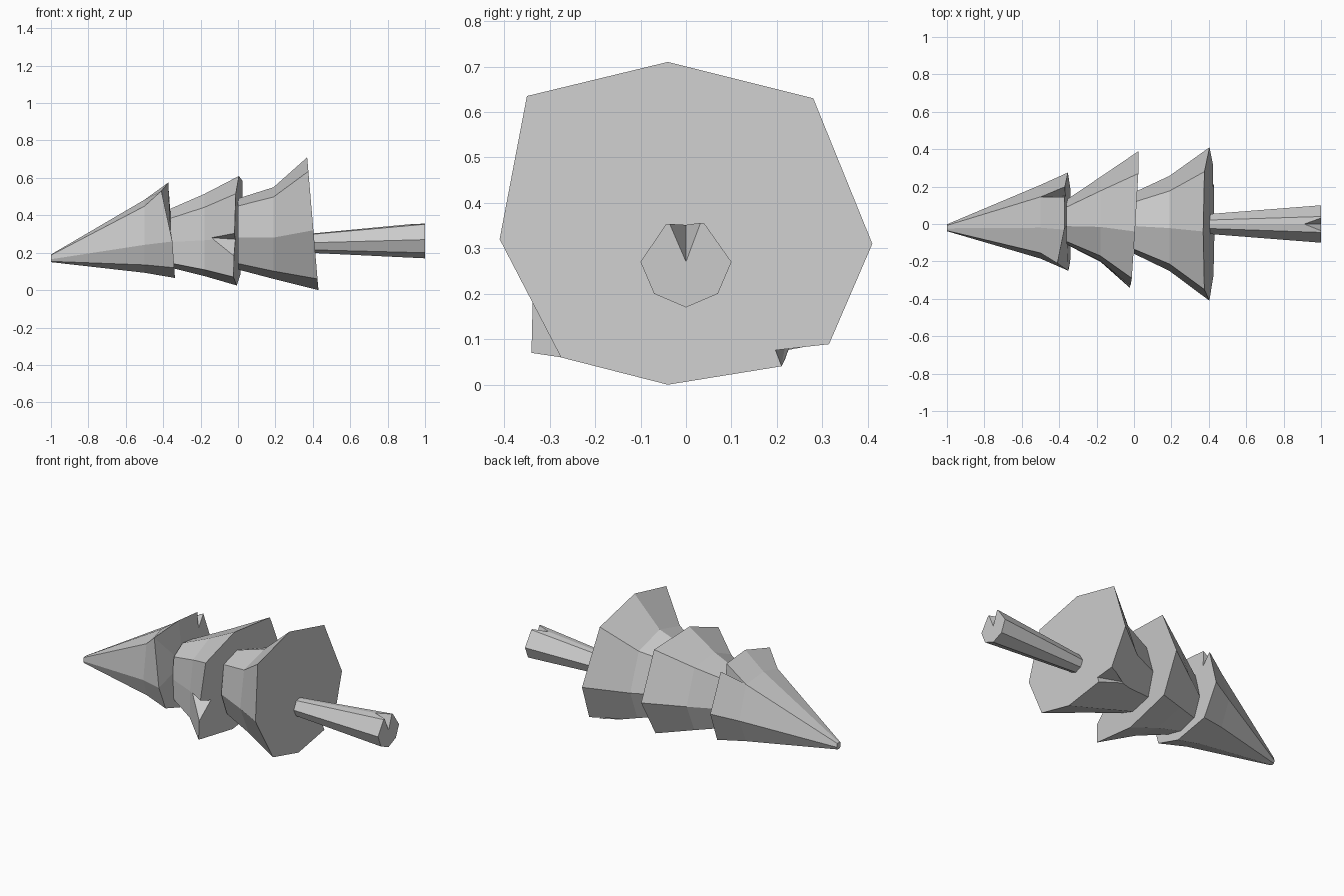
import bpy, bmesh
from mathutils import Vector

if "Cube" in bpy.data.objects:
    bpy.data.objects.remove(bpy.data.objects["Cube"])


def make(name, bm):
    bmesh.ops.recalc_face_normals(bm, faces=bm.faces)
    me = bpy.data.meshes.new(name)
    bm.to_mesh(me)
    bm.free()
    ob = bpy.data.objects.new(name, me)
    bpy.context.collection.objects.link(ob)
    return ob


def loft(name, rings):
    """Skin a list of equal-length rings and cap both ends (last one as a fan)."""
    bm = bmesh.new()
    loops = [[bm.verts.new(p) for p in r] for r in rings]
    n = len(loops[0])
    for a, b in zip(loops, loops[1:]):
        for i in range(n):
            j = (i + 1) % n
            bm.faces.new((a[i], a[j], b[j], b[i]))
    bm.faces.new(loops[0])
    last = loops[-1]
    mid = bm.verts.new(sum((v.co for v in last), Vector()) / n)
    for i in range(n):
        bm.faces.new((last[i], last[(i + 1) % n], mid))
    return make(name, bm)


def layer(name, rim, rim_x, tilt_y, tilt_z, centre, inner, bent={}):
    """Flared skirt: inner rings (x, cy, cz, sy, sz) are scaled copies of the rim."""
    cy, cz = centre
    rings = [[(x, iy + (y - cy) * sy, iz + (z - cz) * sz) for y, z in rim]
             for x, iy, iz, sy, sz in inner]
    rings.append([(rim_x + tilt_y * (y - cy) + tilt_z * (z - cz) + bent.get(i, 0), y, z)
                  for i, (y, z) in enumerate(rim)])
    return loft(name, rings)


def notch(ob, apex, a, b, inside, out):
    """Cut a wedge out of a rim; apex, a and b are on the surface."""
    apex, out = Vector(apex), Vector(out)
    pts = [apex] + [apex + (Vector(p) - apex) * 1.25 for p in (a, b)]
    deep = Vector(inside)
    deep.x = max(p.x for p in pts)
    bm = bmesh.new()
    for p in pts + [p + out for p in pts] + [deep]:
        bm.verts.new(p)
    bmesh.ops.convex_hull(bm, input=bm.verts)
    cutter = make(ob.name + "_cutter", bm)
    mod = ob.modifiers.new("notch", 'BOOLEAN')
    mod.operation = 'DIFFERENCE'
    mod.solver = 'EXACT'
    mod.object = cutter
    bpy.context.view_layer.objects.active = ob
    bpy.ops.object.modifier_apply(modifier=mod.name)
    bpy.data.objects.remove(cutter)


# Top foliage layer
top = layer("top_foliage",
            [(-.03, .575), (-.21, .53), (-.25, .26), (-.2, .12),
             (-.03, .065), (.19, .11), (.275, .30), (.19, .555)],
            -.355, 0, -.07, (.0125, .32),
            [(-1, -.02, .17, .07, .08), (-.5, .012, .288, .75, .765)],
            bent={1: -.04})
notch(top, (-.5, .145, .47), (-.37, .145, .565), (-.36, .2, .53),
      (-.36, .15, .46), (0, .06, .1))

# Middle foliage layer
mid = layer("middle_foliage",
            [(-.04, .61), (-.29, .515), (-.335, .28), (-.34, .07),
             (-.04, .025), (.27, .085), (.39, .31), (.27, .585)],
            .003, .06, .02, (.025, .318),
            [(-.36, .01, .278, .33, .54), (-.18, .025, .295, .62, .75)])
notch(mid, (-.14, -.23, .28), (-.02, -.335, .305), (-.03, -.34, .18),
      (0, -.24, .27), (0, -.12, 0))

# Bottom foliage layer
low = layer("bottom_foliage",
            [(-.04, .71), (-.35, .635), (-.41, .32), (-.275, .06),
             (-.04, 0), (.3, .055), (.41, .31), (.28, .63)],
            .40, 0, -.085, (0, .355),
            [(0, .005, .30, .4, .535), (.19, .003, .305, .62, .69)])
notch(low, (.27, .22, .095), (.43, .21, .04), (.42, .32, .09),
      (.43, .19, .07), (0, .07, -.1))

# Trunk
end = [(0, .36), (-.045, .352), (-.1, .27), (-.07, .2),
       (0, .17), (.07, .2), (.1, .27), (.04, .355)]
trunk = loft("trunk", [[(.36, y * .5, .25 + (z - .265) * .52) for y, z in end],
                       [(1, y, z) for y, z in end]])
notch(trunk, (.91, 0, .352), (1, -.036, .354), (1, .032, .356),
      (1, 0, .25), (0, 0, .08))
